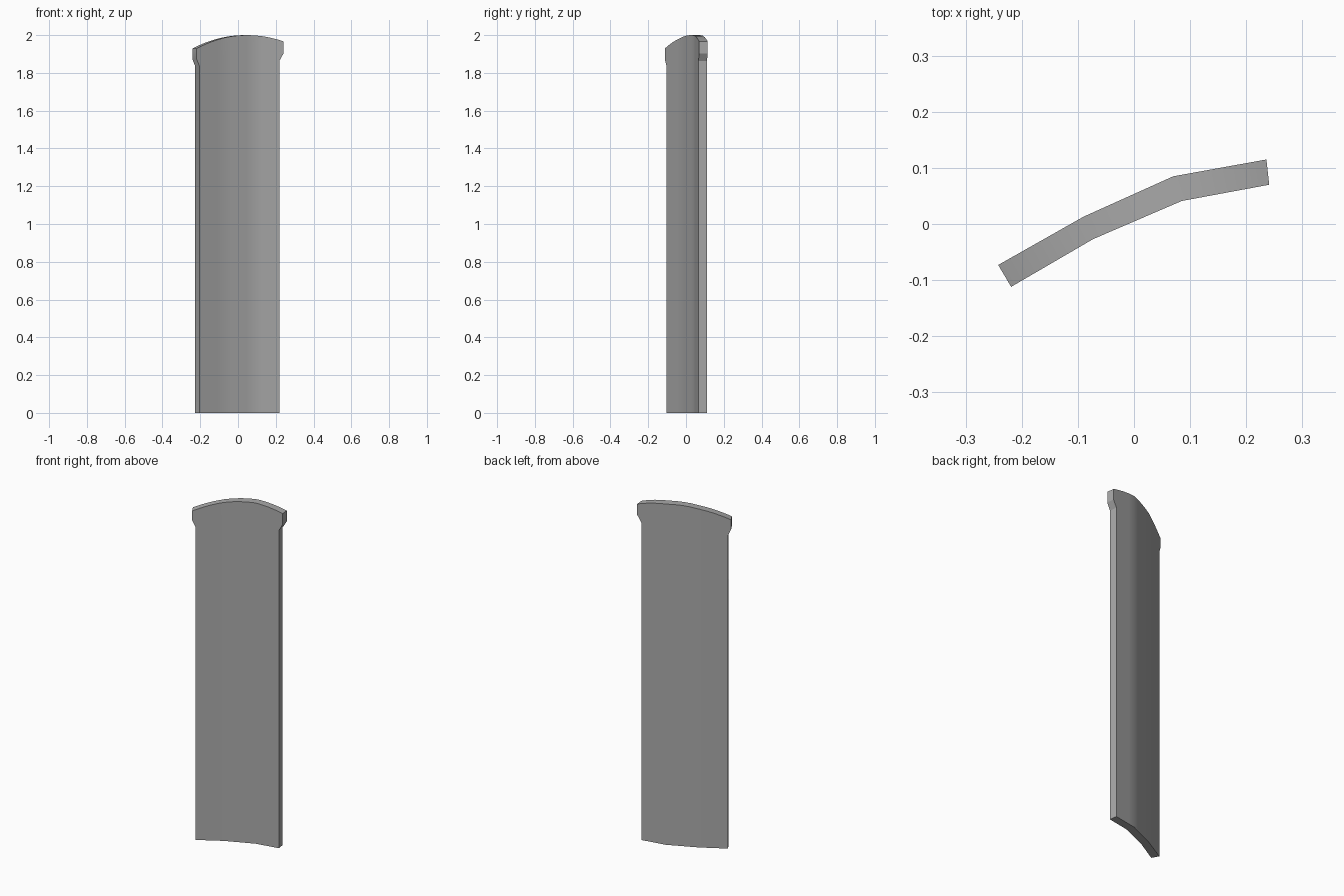
import bpy, bmesh, math
from mathutils import Vector

if "Cube" in bpy.data.objects:
    bpy.data.objects.remove(bpy.data.objects["Cube"])

# Plan of the bent slat: three straight runs, front and back edges
FRONT = [(-0.219, -0.112), (-0.073, -0.027), (0.085, 0.041), (0.241, 0.070)]
BACK = [(-0.242, -0.073), (-0.090, 0.013), (0.070, 0.085), (0.236, 0.115)]
LEFT_NECK, RIGHT_NECK = 0.1, 2.86


def along(rail, t):
    i = min(int(t), 2)
    return Vector(rail[i]).lerp(Vector(rail[i + 1]), t - i)


def top_height(t):
    x = (along(FRONT, t).x + along(BACK, t).x) / 2
    side = 0.97 if x < 0.04 else 0.85
    return 2 - side * (x - 0.04) ** 2


def neck_height(t):
    return 1.835 + 0.03 * t / 3


# Flat elevation, laid out as columns of (distance along plan, height)
bm = bmesh.new()
stations = [LEFT_NECK] + [i / 4 for i in range(1, 12)] + [RIGHT_NECK]
columns = [[bm.verts.new((t, 0, z)) for z in (0, neck_height(t), top_height(t))]
           for t in stations]
for a, b in zip(columns, columns[1:]):
    for k in range(2):
        bm.faces.new((a[k], b[k], b[k + 1], a[k + 1]))

# Flared ears of the head
for t, col in ((0, columns[0]), (3, columns[-1])):
    low = bm.verts.new((t, 0, neck_height(t) + 0.038))
    high = bm.verts.new((t, 0, top_height(t)))
    bm.faces.new((col[1], low, high, col[2]))

# Give it thickness, then bend both faces to the plan
result = bmesh.ops.extrude_face_region(bm, geom=bm.faces[:])
rear = {v for v in result["geom"] if isinstance(v, bmesh.types.BMVert)}
for v in bm.verts:
    p = along(BACK if v in rear else FRONT, v.co.x)
    v.co = (p.x, p.y, v.co.z)
bmesh.ops.recalc_face_normals(bm, faces=bm.faces[:])

mesh = bpy.data.meshes.new("curved_slat")
bm.to_mesh(mesh)
bm.free()
slat = bpy.data.objects.new("curved_slat", mesh)
bpy.context.collection.objects.link(slat)

# Plain grey finish
grey = bpy.data.materials.new("plain_grey")
grey.use_nodes = True
colour = (0.4, 0.4, 0.4, 1)
grey.diffuse_color = colour
grey.node_tree.nodes["Principled BSDF"].inputs["Base Color"].default_value = colour
mesh.materials.append(grey)

bpy.context.view_layer.objects.active = slat
slat.select_set(True)
bpy.ops.object.shade_smooth_by_angle(angle=math.radians(30))
